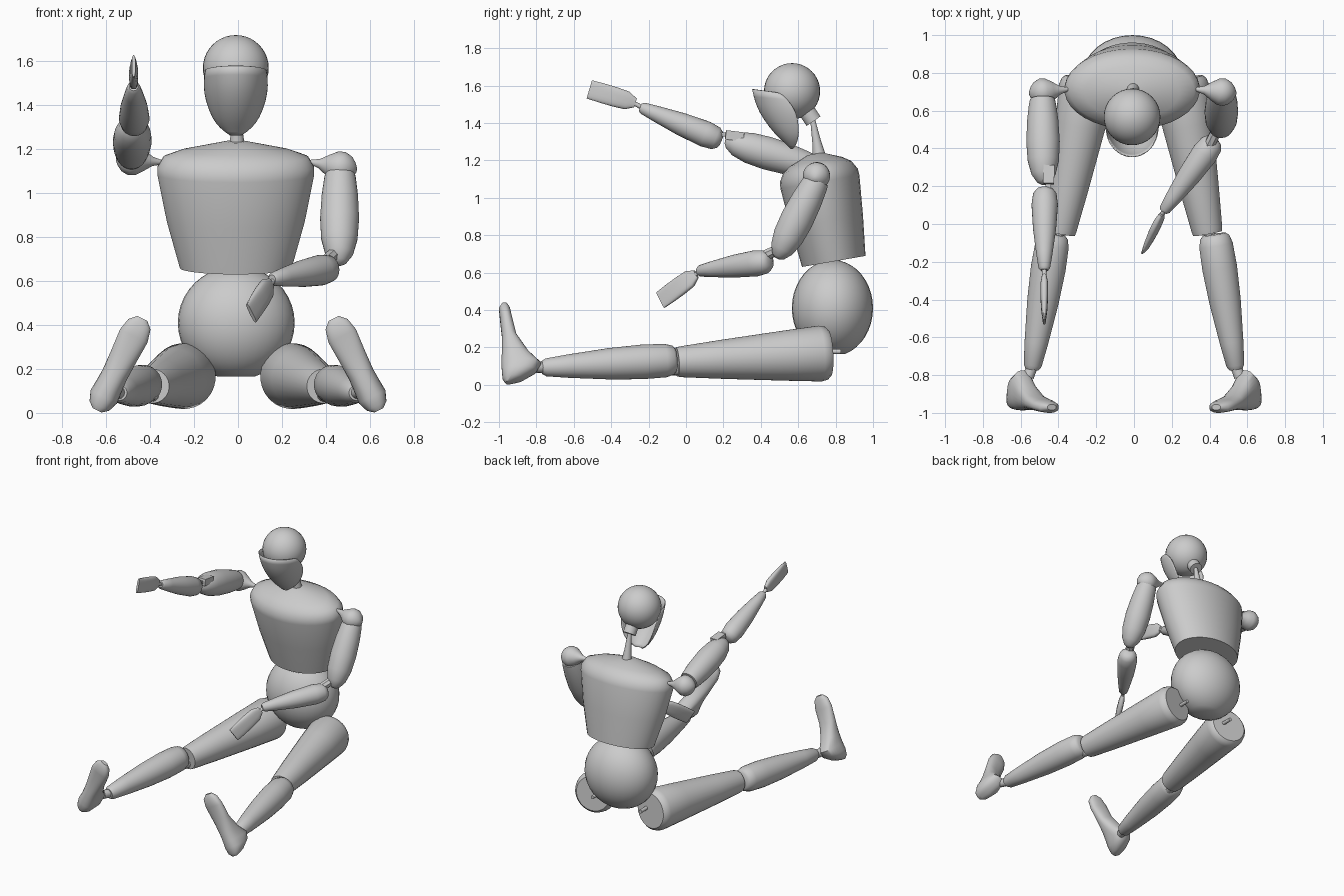
import bpy, bmesh, math
from mathutils import Vector


def finish(name, bm, angle=40):
    bmesh.ops.recalc_face_normals(bm, faces=bm.faces)
    me = bpy.data.meshes.new(name)
    bm.to_mesh(me)
    bm.free()
    ob = bpy.data.objects.new(name, me)
    bpy.context.collection.objects.link(ob)
    bpy.ops.object.select_all(action='DESELECT')
    ob.select_set(True)
    bpy.context.view_layer.objects.active = ob
    bpy.ops.object.shade_smooth_by_angle(angle=math.radians(angle))
    return ob


def loft(name, a, b, rows, side=(1, 0, 0), n=28, power=1.0):
    """Elliptic rings from a to b; row = (t, half width, half depth, depth offset)."""
    a, b = Vector(a), Vector(b)
    d = (b - a).normalized()
    u = Vector(side)
    u = (u - d * u.dot(d)).normalized()
    v = d.cross(u)
    bm = bmesh.new()
    rings = []
    for row in rows:
        t, ru = row[0], row[1]
        rv = row[2] if len(row) > 2 else ru
        off = row[3] if len(row) > 3 else 0
        ring = []
        for i in range(n):
            q = 2 * math.pi * (i + 0.5) / n
            c, s = math.cos(q), math.sin(q)
            c = math.copysign(abs(c) ** power, c)
            s = math.copysign(abs(s) ** power, s)
            ring.append(bm.verts.new(a.lerp(b, t) + u * ru * c + v * (rv * s + off)))
        rings.append(ring)
    for r0, r1 in zip(rings, rings[1:]):
        for i in range(n):
            j = (i + 1) % n
            bm.faces.new((r0[i], r0[j], r1[j], r1[i]))
    bm.faces.new(rings[0])
    bm.faces.new(rings[-1])
    return finish(name, bm)


def pin(name, a, b, r, n=12):
    loft(name, a, b, [(0, r), (1, r)], side=(1, 0.3, 0.2), n=n)


def ball(name, c, r):
    bm = bmesh.new()
    bmesh.ops.create_uvsphere(bm, u_segments=32, v_segments=20, radius=1)
    for vert in bm.verts:
        vert.co = Vector(c) + Vector(vert.co[i] * r[i] for i in range(3))
    return bm


# Head and pelvis
finish("head", ball("head", (-0.01, 0.567, 1.57), (0.15, 0.15, 0.15)))
bm = ball("pelvis", (-0.008, 0.783, 0.41), (0.266, 0.217, 0.258))
cut = bmesh.ops.bisect_plane(bm, geom=bm.verts[:] + bm.edges[:] + bm.faces[:],
                             plane_co=(0, 0, 0.165), plane_no=(0, 0, -1), clear_outer=True)
bmesh.ops.contextual_create(bm, geom=[e for e in cut["geom_cut"] if isinstance(e, bmesh.types.BMEdge)])
finish("pelvis", bm)

# Curved face mask: half-elliptic bands between the front profile and the rear rim
bands = [((0.353, 1.58), (0.51, 1.56), 0.140), ((0.370, 1.50), (0.575, 1.49), 0.149),
         ((0.412, 1.42), (0.60, 1.42), 0.138), ((0.475, 1.34), (0.605, 1.34), 0.108),
         ((0.525, 1.295), (0.595, 1.295), 0.072), ((0.560, 1.262), (0.575, 1.262), 0.025)]
bm = bmesh.new()
grid = []
for f, r, w in bands:
    line = []
    for i in range(21):
        q = -math.pi / 2 + math.pi * i / 20
        k = 1 - math.cos(q)
        line.append(bm.verts.new((-0.01 + w * math.sin(q), f[0] + (r[0] - f[0]) * k,
                                  f[1] + (r[1] - f[1]) * k)))
    grid.append(line)
for l0, l1 in zip(grid, grid[1:]):
    for i in range(20):
        bm.faces.new((l0[i], l0[i + 1], l1[i + 1], l1[i]))
mask = finish("face_mask", bm)
sub = mask.modifiers.new("round", 'SUBSURF')
sub.levels = sub.render_levels = 1
mask.modifiers.new("shell", 'SOLIDIFY').thickness = 0.006

# Neck
pin("neck_socket", (-0.005, 0.60, 1.53), (-0.005, 0.682, 1.41), 0.045, 24)
loft("neck", (-0.005, 0.675, 1.43), (-0.005, 0.715, 1.21), [(0, 0.012), (0.6, 0.024), (1, 0.037)])

# Torso, leaning forward
loft("torso", (-0.01, 0.79, 0.66), (-0.01, 0.69, 1.235),
     [(0, 0.255, 0.173), (0.37, 0.315, 0.197), (0.74, 0.358, 0.215), (0.80, 0.358, 0.212),
      (0.88, 0.33, 0.185), (0.93, 0.25, 0.14), (1, 0.05, 0.04)], n=36)
pin("waist_joint", (-0.01, 0.785, 0.63), (-0.01, 0.785, 0.70), 0.04)

# Legs and feet, both sides
for s, tag in ((1, "right"), (-1, "left")):
    loft(tag + "_thigh", (s * 0.24, 0.765, 0.17), (s * 0.39, -0.05, 0.122),
         [(0, 0.125), (0.02, 0.142), (0.06, 0.15), (0.3, 0.134), (0.7, 0.105), (0.97, 0.083), (1, 0.078)])
    loft(tag + "_shin", (s * 0.425, -0.055, 0.133), (s * 0.54, -0.77, 0.092),
         [(0, 0.06), (0.02, 0.078), (0.08, 0.09), (0.25, 0.093), (0.5, 0.084),
          (0.8, 0.063), (0.97, 0.048), (1, 0.035)])
    pin(tag + "_hip_joint", (s * 0.2, 0.70, 0.178), (s * 0.2, 0.83, 0.178), 0.013)
    pin(tag + "_knee_joint", (s * 0.38, 0.0, 0.085), (s * 0.41, -0.1, 0.085), 0.035)
    pin(tag + "_ankle_joint", (s * 0.535, -0.74, 0.092), (s * 0.56, -0.81, 0.095), 0.03)
    foot = [(-0.25, 0.022, -0.965, -0.935), (-0.18, 0.05, -0.98, -0.87), (-0.04, 0.068, -0.985, -0.80),
            (0.10, 0.064, -0.987, -0.775), (0.3, 0.06, -0.985, -0.84), (0.6, 0.064, -0.985, -0.905),
            (0.9, 0.07, -0.995, -0.928), (1.08, 0.056, -1.0, -0.94), (1.17, 0.025, -0.985, -0.955)]
    loft(tag + "_foot", (s * 0.605, 0, 0.085), (s * 0.46, 0, 0.38),
         [(t, w, (hi - lo) / 2, (hi + lo) / 2) for t, w, lo, hi in foot], power=0.85)

# Arm shapes shared by both sides
SHOULDER = [(0, 0.006), (0.25, 0.022), (0.42, 0.048), (0.58, 0.07), (0.72, 0.073), (0.86, 0.058), (0.95, 0.034), (1, 0.01)]
UPPER = [(0, 0.066), (0.06, 0.072), (0.25, 0.083), (0.5, 0.089), (0.72, 0.083), (0.88, 0.064), (0.97, 0.036), (1, 0.014)]
FOREARM = [(0, 0.025), (0.02, 0.045), (0.07, 0.062), (0.2, 0.07), (0.5, 0.061), (0.8, 0.043), (0.97, 0.031), (1, 0.02)]
HAND = [(0, 0.024, 0.012), (0.18, 0.049, 0.02), (0.45, 0.053, 0.021), (0.75, 0.053, 0.016), (1, 0.051, 0.008)]


def arm(tag, socket, cap, shoulder, elbow_a, elbow_b, wrist, palm, tips, hand_side):
    loft(tag + "_shoulder", socket, cap, SHOULDER, side=(0, 1, 0))
    loft(tag + "_upper_arm", shoulder, elbow_a, UPPER)
    loft(tag + "_forearm", elbow_b, wrist, FOREARM, side=(0.3, 0, 1))
    loft(tag + "_hand", palm, tips, HAND, side=hand_side, n=20, power=0.7)
    pin(tag + "_wrist_joint", Vector(wrist).lerp(Vector(elbow_b), 0.05), Vector(palm).lerp(Vector(tips), 0.08), 0.012)


# Lowered arm and raised arm
arm("right", (0.315, 0.715, 1.145), (0.54, 0.69, 1.105), (0.465, 0.70, 1.095), (0.46, 0.487, 0.675),
    (0.43, 0.45, 0.66), (0.155, 0.065, 0.608), (0.148, 0.055, 0.592), (0.06, -0.137, 0.453), (0.37, 0.34, -0.86))
arm("left", (-0.335, 0.715, 1.14), (-0.555, 0.69, 1.16), (-0.485, 0.66, 1.172), (-0.478, 0.21, 1.305),
    (-0.472, 0.19, 1.305), (-0.475, -0.245, 1.485), (-0.475, -0.27, 1.507), (-0.475, -0.517, 1.58), (0, 0.3, 0.95))

# Elbow blocks
loft("left_elbow_joint", (-0.45, 0.31, 1.325), (-0.455, 0.15, 1.345), [(0, 0.042, 0.035), (0.6, 0.042, 0.035), (0.62, 0.02, 0.015), (1, 0.02, 0.015)], n=4)
pin("right_elbow_joint", (0.455, 0.53, 0.74), (0.40, 0.42, 0.69), 0.03, 8)
